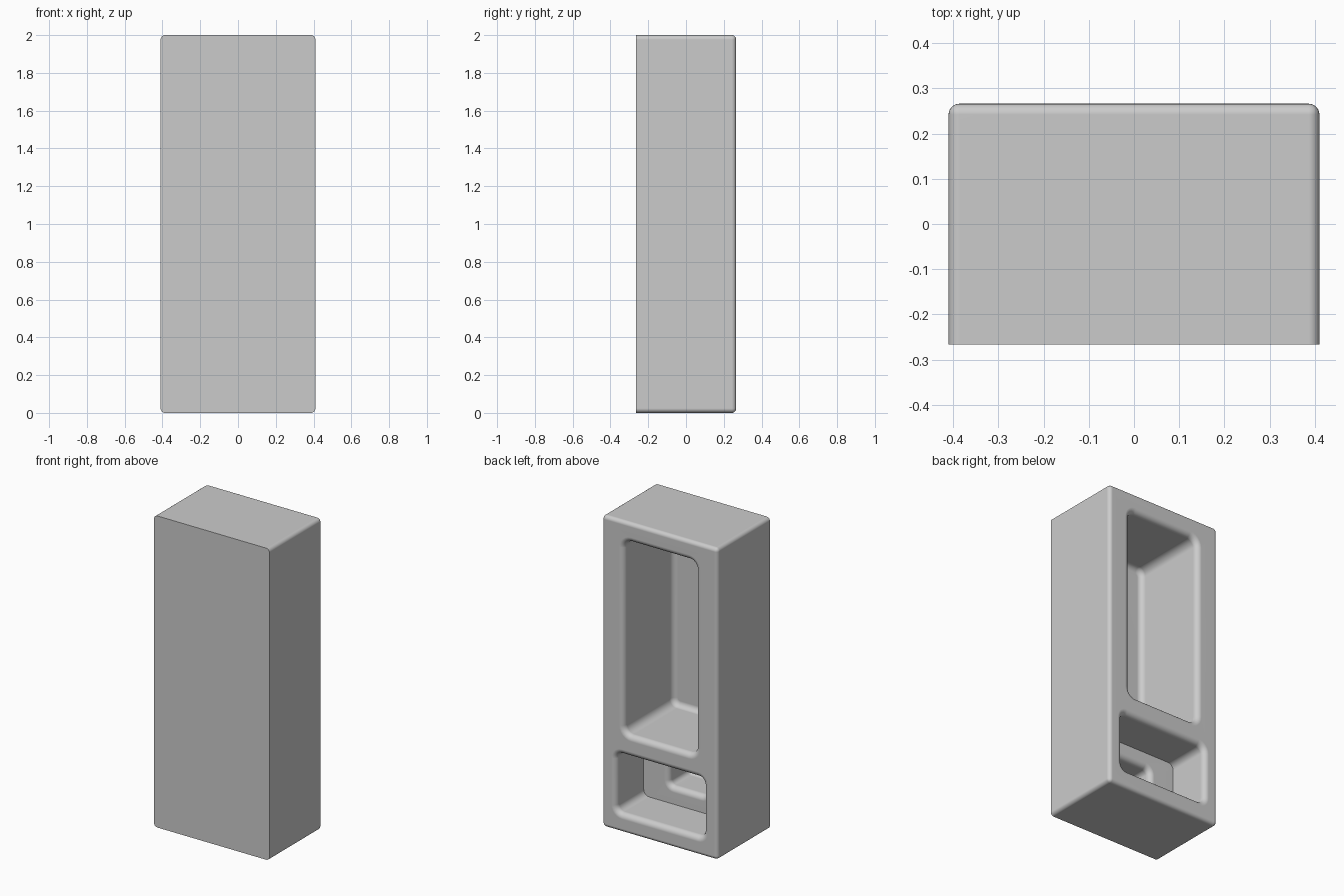
import bpy, bmesh
from math import pi, sin, cos, radians

if "Cube" in bpy.data.objects:
    bpy.data.objects.remove(bpy.data.objects["Cube"], do_unlink=True)

W, D, H = 0.82, 0.532, 2.0
BACK = D / 2
EDGE = 0.024      # outer edge rounding
FILLET = 0.035    # pocket rounding
STEPS = 6

grey = bpy.data.materials.new("light_grey")
grey.use_nodes = True
grey.diffuse_color = (0.6, 0.6, 0.6, 1)
grey.node_tree.nodes["Principled BSDF"].inputs["Base Color"].default_value = (0.6, 0.6, 0.6, 1)


def make_object(name, bm):
    bmesh.ops.recalc_face_normals(bm, faces=bm.faces[:])
    mesh = bpy.data.meshes.new(name)
    bm.to_mesh(mesh)
    bm.free()
    mesh.materials.append(grey)
    obj = bpy.data.objects.new(name, mesh)
    bpy.context.collection.objects.link(obj)
    return obj


def ring(bm, half_x, z0, z1, corner, grow, y):
    """Rounded rectangle in the xz plane, offset outward by grow."""
    r = max(corner + grow, 0.008)
    hx, lo, hi = half_x + grow - r, z0 - grow + r, z1 + grow - r
    verts = []
    for k, (cx, cz) in enumerate(((hx, hi), (-hx, hi), (-hx, lo), (hx, lo))):
        for i in range(STEPS + 1):
            a = pi / 2 * (k + i / STEPS)
            verts.append(bm.verts.new((cx + r * cos(a), y, cz + r * sin(a))))
    return verts


def pocket_rings(bm, half_x, z0, z1, corner, top, bottom, round_floor):
    """Rings of one pocket: flared rim, straight wall, floor."""
    args = (half_x, z0, z1, corner)
    turns = [pi / 2 * i / STEPS for i in range(STEPS + 1)]
    rings = [ring(bm, *args, FILLET * (1 - sin(a)), top - FILLET * (1 - cos(a))) for a in turns]
    if round_floor:
        rings += [ring(bm, *args, -FILLET * (1 - cos(a)), bottom + FILLET * (1 - sin(a))) for a in turns]
    else:
        rings.append(ring(bm, *args, 0, bottom))
    return rings


def loft(name, bm, rings):
    for a, b in zip(rings, rings[1:]):
        for i in range(len(a)):
            j = (i + 1) % len(a)
            bm.faces.new((a[i], a[j], b[j], b[i]))
    bm.faces.new(rings[0])
    bm.faces.new(rings[-1])
    return make_object(name, bm)


# Cabinet body, rounded everywhere but around the front face
bm = bmesh.new()
bmesh.ops.create_cube(bm, size=1)
for v in bm.verts:
    v.co = (v.co.x * W, v.co.y * D, (v.co.z + 0.5) * H)
edges = [e for e in bm.edges if any(v.co.y > 0 for v in e.verts)]
bmesh.ops.bevel(bm, geom=edges, offset=EDGE, segments=STEPS, profile=0.5, affect='EDGES')
body = make_object("cabinet_body", bm)

# Tall upper pocket
FLOOR = BACK - 0.5
bm = bmesh.new()
upper = (0.255, 0.635, 1.875, 0.05)
rings = [ring(bm, *upper, FILLET, BACK + 0.05)]
rings += pocket_rings(bm, *upper, BACK, FLOOR, True)
cutters = [loft("upper_pocket_cutter", bm, rings)]

# Wide lower pocket stepping into a smaller recess
STEP = BACK - 0.28
bm = bmesh.new()
lower = (0.31, 0.12, 0.498, 0.04)
rings = [ring(bm, *lower, FILLET, BACK + 0.05)]
rings += pocket_rings(bm, *lower, BACK, STEP, False)
rings += pocket_rings(bm, 0.13, 0.23, 0.4, 0.03, STEP, FLOOR, True)
cutters.append(loft("lower_pocket_cutter", bm, rings))

# Cut the pockets
bpy.context.view_layer.objects.active = body
for cutter in cutters:
    cutter.hide_render = True
    mod = body.modifiers.new("pocket", 'BOOLEAN')
    mod.operation = 'DIFFERENCE'
    mod.solver = 'EXACT'
    mod.object = cutter
    bpy.ops.object.modifier_apply(modifier=mod.name)
    bpy.data.objects.remove(cutter, do_unlink=True)

# Smooth fillets, flat faces
bpy.ops.object.select_all(action='DESELECT')
body.select_set(True)
bpy.ops.object.shade_smooth_by_angle(angle=radians(35))
weighted = body.modifiers.new("weighted_normals", 'WEIGHTED_NORMAL')
weighted.keep_sharp = True
